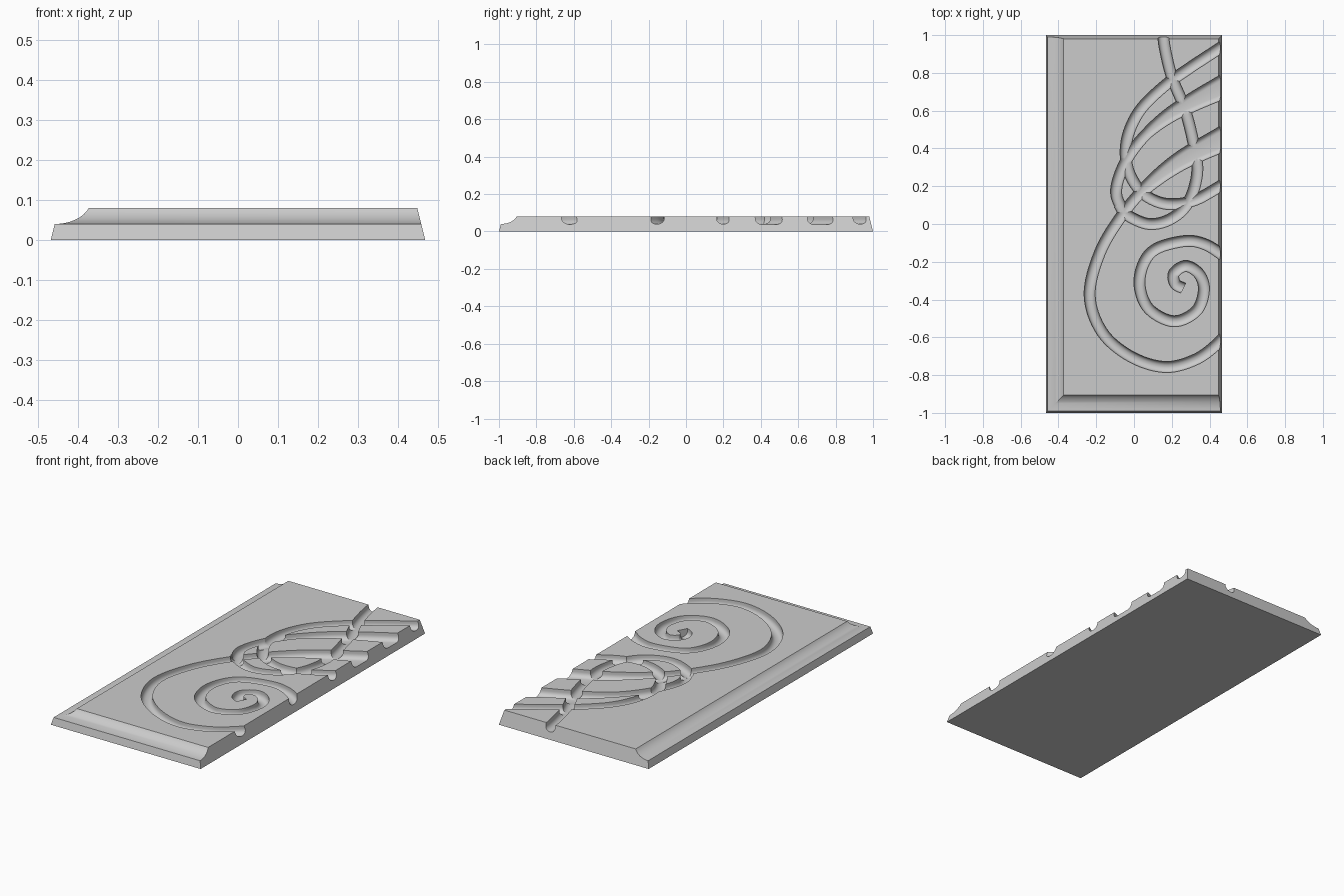
import bpy, bmesh, math
from mathutils import Vector

if "Cube" in bpy.data.objects:
    bpy.data.objects.remove(bpy.data.objects["Cube"], do_unlink=True)

mat = bpy.data.materials.new("plain_grey")
mat.use_nodes = True
GREY = (0.6, 0.6, 0.6, 1)
mat.diffuse_color = GREY
mat.node_tree.nodes["Principled BSDF"].inputs["Base Color"].default_value = GREY


def loft(name, rings):
    """Closed solid through equal-length rings of points."""
    bm = bmesh.new()
    loops = [[bm.verts.new(p) for p in ring] for ring in rings]
    n = len(loops[0])
    for a, b in zip(loops, loops[1:]):
        for i in range(n):
            j = (i + 1) % n
            bm.faces.new((a[i], a[j], b[j], b[i]))
    bm.faces.new(loops[0][::-1])
    bm.faces.new(loops[-1])
    bmesh.ops.recalc_face_normals(bm, faces=bm.faces)
    mesh = bpy.data.meshes.new(name)
    bm.to_mesh(mesh)
    bm.free()
    mesh.materials.append(mat)
    obj = bpy.data.objects.new(name, mesh)
    bpy.context.collection.objects.link(obj)
    return obj


def smooth_path(pts, steps=8):
    """Catmull-Rom curve through the points."""
    v = [Vector(p) for p in pts]
    v = [2 * v[0] - v[1]] + v + [2 * v[-1] - v[-2]]
    out = []
    for a, b, c, d in zip(v, v[1:], v[2:], v[3:]):
        for s in range(steps):
            t = s / steps
            out.append(0.5 * (2 * b + (c - a) * t + (2 * a - 5 * b + 4 * c - d) * t ** 2
                              + (3 * b - a - 3 * c + d) * t ** 3))
    return out + [v[-2]]


def groove_cutter(name, pts, floor, end_width=0.058, widen_from=0.6):
    """Round-bottomed trough swept along a path, widening to its end."""
    path = smooth_path(pts)
    r, top, rings = 0.027, 0.12, []
    for i, p in enumerate(path):
        d = (path[min(i + 1, len(path) - 1)] - path[max(i - 1, 0)]).normalized()
        side = Vector((-d.y, d.x))
        f = max(0, (i / (len(path) - 1) - widen_from) / (1 - widen_from))
        h = (0.058 + (end_width - 0.058) * f) / 2
        half = [(h, top)]
        for k in range(6):
            a = k / 5 * math.pi / 2
            half.append((h - r + r * math.cos(a), floor + r - r * math.sin(a)))
        profile = half + [(-x, z) for x, z in reversed(half)]
        rings.append([(*(p + side * x), z) for x, z in profile])
    obj = loft(name, rings)
    obj.hide_render = True
    return obj


# Panel with drafted sides and a cove along the left and front edges
def slab_ring(cove, draft, z):
    x0, x1, y0, y1 = -0.467 + cove, 0.467 - draft, -1 + cove, 1 - draft
    return [(x0, y0, z), (x1, y0, z), (x1, y1, z), (x0, y1, z)]


rings = [slab_ring(0, 0, 0)]
sweep = math.radians(70)
for k in range(9):
    t = sweep * k / 8
    rise = (1 - math.cos(t)) / (1 - math.cos(sweep))
    rings.append(slab_ring(0.01 + 0.085 * math.sin(t) / math.sin(sweep),
                           0.01 + 0.01 * rise, 0.04 + 0.04 * rise))
panel = loft("carved_panel", rings)

# Carved scrolls and interlaced strands
cutters = [
    groove_cutter("large_scroll_groove", [
        (.53, -.53), (.44, -.635), (.32, -.72), (.16, -.757), (-.02, -.70), (-.17, -.57),
        (-.235, -.375), (-.18, -.15), (-.065, .045), (.06, .19), (.24, .33),
        (.46, .445), (.6, .51)], 0.038, 0.16, 0.72),
    groove_cutter("small_spiral_groove", [
        (.56, -.24), (.455, -.155), (.37, -.105), (.27, -.09), (.12, -.13), (.05, -.21),
        (.03, -.33), (.08, -.45), (.21, -.515), (.33, -.46), (.37, -.35), (.345, -.265),
        (.275, -.222), (.212, -.26), (.218, -.315), (.26, -.34)], 0.039),
    groove_cutter("outer_strand_groove", [
        (.6, 1.03), (.46, .935), (.3, .83), (.16, .73), (.03, .6), (-.037, .45),
        (-.035, .3), (.03, .18), (.12, .12), (.22, .105), (.33, .13), (.455, .2),
        (.55, .26)], 0.0395),
    groove_cutter("stem_groove", [
        (.155, 1.05), (.16, .95), (.2, .78), (.265, .62), (.31, .45), (.335, .28),
        (.29, .12), (.2, .03), (.08, 0), (-.04, .05), (-.08, .105)], 0.0385),
    groove_cutter("leaf_strand_groove", [
        (-.05, .055), (-.095, .17), (-.05, .32), (.05, .46), (.18, .57), (.32, .65),
        (.46, .72), (.6, .79)], 0.0375, 0.145, 0.45),
]
bpy.context.view_layer.objects.active = panel
for cutter in cutters:
    mod = panel.modifiers.new(cutter.name, "BOOLEAN")
    mod.operation = "DIFFERENCE"
    mod.solver = "EXACT"
    mod.object = cutter
    bpy.ops.object.modifier_apply(modifier=mod.name)
for cutter in cutters:
    bpy.data.objects.remove(cutter, do_unlink=True)

for o in bpy.context.selected_objects:
    o.select_set(False)
panel.select_set(True)
bpy.ops.object.shade_smooth_by_angle(angle=math.radians(30))
